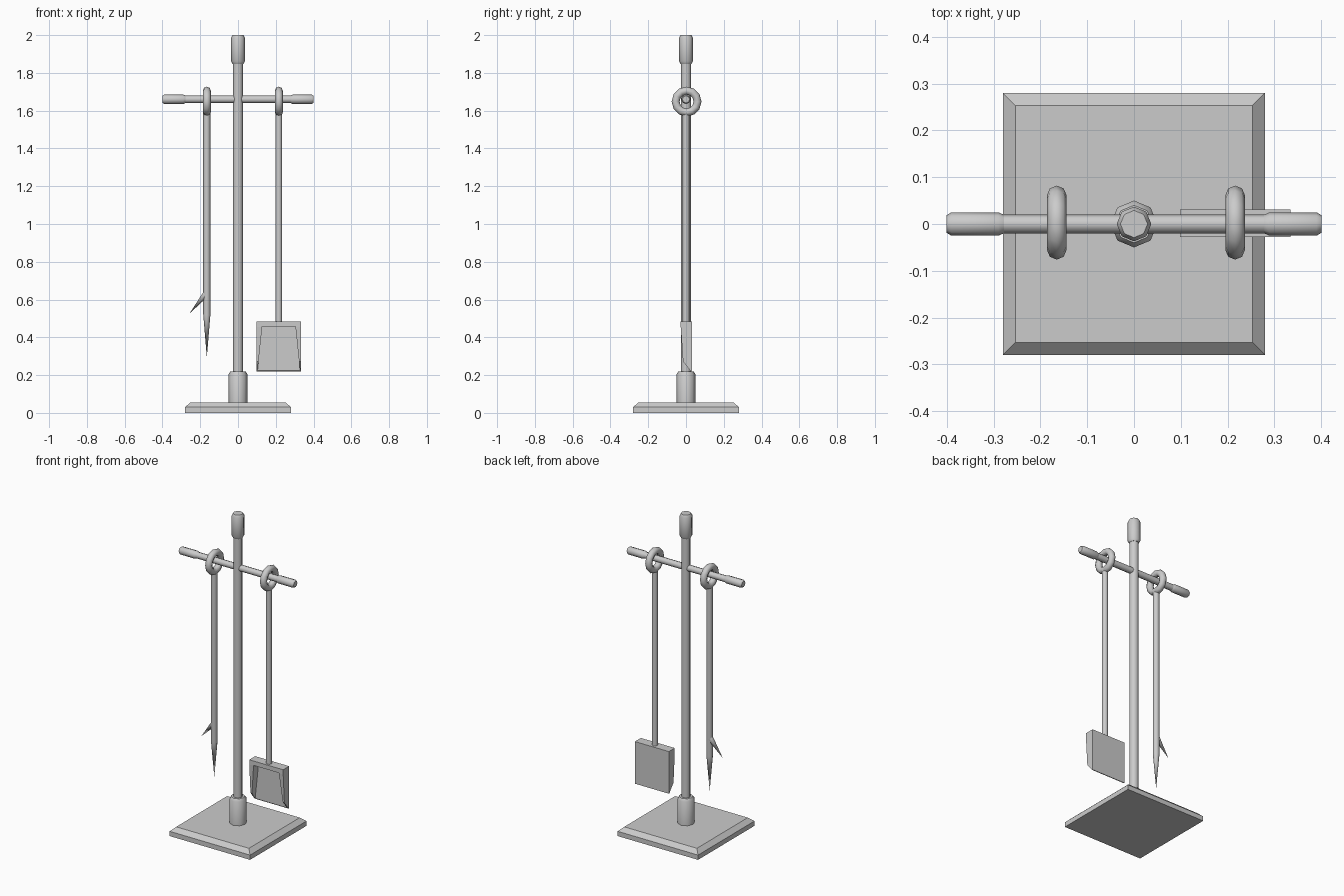
import bpy, bmesh
from math import pi, radians, sqrt, cos, sin
from mathutils import Matrix, Vector

if "Cube" in bpy.data.objects:
    bpy.data.objects.remove(bpy.data.objects["Cube"])


def make(name, bm, angle=None):
    bmesh.ops.recalc_face_normals(bm, faces=bm.faces[:])
    me = bpy.data.meshes.new(name)
    for f in bm.faces:
        f.smooth = angle is not None
    bm.to_mesh(me)
    bm.free()
    if angle is not None:
        me.set_sharp_from_angle(angle=radians(angle))
    ob = bpy.data.objects.new(name, me)
    bpy.context.collection.objects.link(ob)
    return ob


def lathe(name, profile, mat=Matrix(), sides=8, turn=0.0, angle=50):
    """Stack of (radius, height) rings around local z, capped at both ends."""
    bm = bmesh.new()
    rings = []
    for r, z in profile:
        n = sides if r > 0 else 1
        rings.append([bm.verts.new(mat @ Vector((r * cos(turn + 2 * pi * i / sides),
                                                 r * sin(turn + 2 * pi * i / sides), z)))
                      for i in range(n)])
    for a, b in zip(rings, rings[1:]):
        for i in range(sides):
            j = (i + 1) % sides
            quad = [a[i % len(a)], a[j % len(a)], b[j % len(b)], b[i % len(b)]]
            bm.faces.new(list(dict.fromkeys(quad)))
    for ring in (rings[0], rings[-1]):
        if len(ring) > 1:
            bm.faces.new(ring)
    return make(name, bm, angle)


def prism(name, points, offset):
    bm = bmesh.new()
    face = bm.faces.new([bm.verts.new(p) for p in points])
    new = bmesh.ops.extrude_face_region(bm, geom=[face])["geom"]
    bmesh.ops.translate(bm, vec=offset, verts=[v for v in new if isinstance(v, bmesh.types.BMVert)])
    return make(name, bm)


def ring(name, x, y, z, major=0.058, minor=0.021, n=12, m=8):
    bm = bmesh.new()
    loops = []
    for i in range(n):
        a = 2 * pi * i / n
        loop = []
        for k in range(m):
            b = 2 * pi * k / m
            r = major + minor * cos(b)
            loop.append(bm.verts.new((x + minor * sin(b), y + r * cos(a), z + r * sin(a))))
        loops.append(loop)
    for i in range(n):
        for k in range(m):
            p, q, k2 = loops[i], loops[(i + 1) % n], (k + 1) % m
            bm.faces.new((p[k], q[k], q[k2], p[k2]))
    return make(name, bm, 60)


# Square base with a chamfered top
s = sqrt(2)
lathe("base", [(0.28 * s, 0), (0.28 * s, 0.03), (0.253 * s, 0.055)], sides=4, turn=pi / 4, angle=None)

# Post with collar and top knob
lathe("post_collar", [(0.05, 0.05), (0.05, 0.205), (0.04, 0.22)], angle=50)
lathe("post", [(0.027, 0.1), (0.027, 1.9)])
lathe("post_knob", [(0.029, 1.848), (0.037, 1.862), (0.037, 1.985), (0.029, 2.0)])

# Crossbar with end grips
bar_z = 1.66
for side, label in ((1, "right"), (-1, "left")):
    m = Matrix.Translation((0, 0, bar_z)) @ Matrix.Rotation(side * pi / 2, 4, 'Y')
    lathe("grip_" + label, [(0.02, 0.278), (0.025, 0.29), (0.025, 0.39), (0.019, 0.4)], m)
lathe("crossbar", [(0.02, -0.35), (0.02, 0.35)],
      Matrix.Translation((0, 0, bar_z)) @ Matrix.Rotation(pi / 2, 4, 'Y'))

# Poker: ring, tapered rod and side barb
px = -0.165
ring("poker_ring", px, 0.003, 1.648)
lathe("poker_rod", [(0.0, 0.295), (0.019, 0.52), (0.019, 1.59)], Matrix.Translation((px, 0, 0)))
start, tip = Vector((px, 0, 0.635)), Vector((-0.256, 0, 0.527))
aim = (tip - start).to_track_quat('Z', 'Y').to_matrix().to_4x4()
lathe("poker_barb", [(0.018, 0), (0.0, (tip - start).length)], Matrix.Translation(start) @ aim)

# Shovel: ring, rod and hollow pan
sx = 0.216
ring("shovel_ring", sx, 0.003, 1.648)
lathe("shovel_rod", [(0.018, 0.47), (0.018, 1.59)], Matrix.Translation((sx, 0, 0)))
side_profile = [(0.031, 0.485), (-0.028, 0.485), (-0.028, 0.455), (-0.016, 0.272), (0.026, 0.22), (0.031, 0.22)]
pan = prism("shovel_pan", [(sx - 0.118, y, z) for y, z in side_profile], (0.236, 0, 0))
cutter = prism("pan_cutter", [(sx + x, -0.1, z) for x, z in
                              ((-0.088, 0.457), (0.088, 0.457), (0.116, 0.19), (-0.116, 0.19))],
               (0, 0.123, 0))
cutter.hide_render = True
cutter.hide_viewport = True
cut = pan.modifiers.new("hollow", 'BOOLEAN')
cut.operation = 'DIFFERENCE'
cut.solver = 'EXACT'
cut.object = cutter
